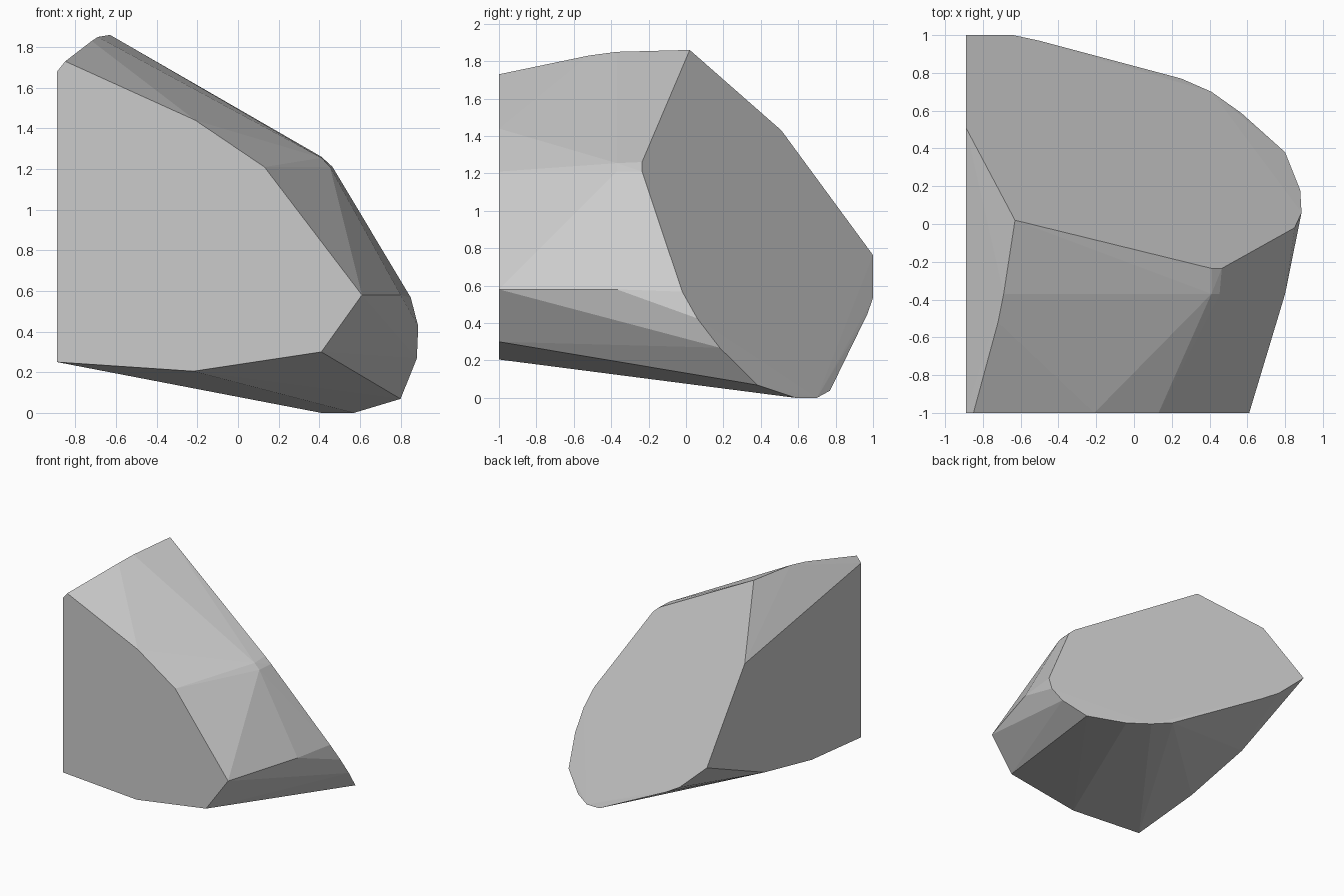
import bpy, bmesh

if "Cube" in bpy.data.objects:
    bpy.data.objects.remove(bpy.data.objects["Cube"])

# One grey stone material
stone = bpy.data.materials.new("stone grey")
stone.diffuse_color = (0.6, 0.6, 0.6, 1)
stone.use_nodes = True
stone.node_tree.nodes["Principled BSDF"].inputs["Base Color"].default_value = stone.diffuse_color

LEFT, FRONT = -0.89, -1.0


def cut_height(x, y):
    """Height of the sloping rear cut plane."""
    return max(0.0, 1.314 - 0.910 * x - 1.361 * y)


# Flat front outline (x, z)
front = [(LEFT, 1.68), (-0.85, 1.73), (-0.21, 1.44), (0.13, 1.21),
         (0.61, 0.58), (0.41, 0.30), (-0.22, 0.205), (LEFT, 0.25)]
# Sloping rear cut outline (x, y)
rear = [(-0.63, 0.02), (LEFT, 0.51), (LEFT, 1.0), (-0.64, 1.0), (-0.50, 0.97),
        (0.25, 0.77), (0.41, 0.70), (0.57, 0.586), (0.80, 0.38), (0.88, 0.18),
        (0.887, 0.06), (0.85, -0.02), (0.465, -0.235), (0.41, -0.235)]
# Lower corners of the flat left side (y, z)
left = [(-0.36, 0.31), (0.25, 0.44)]
# Corners of the upper and right facets
ridge = [(-0.72, -0.52, 1.83), (-0.69, -0.37, 1.85), (0.41, -0.37, 1.255),
         (0.453, -0.37, 1.21), (0.80, -0.37, 0.58)]

points = [(x, FRONT, z) for x, z in front]
points += [(x, y, cut_height(x, y)) for x, y in rear]
points += [(LEFT, y, z) for y, z in left]
points += ridge

# Wrap the corners into a faceted chunk and merge the flat regions
bm = bmesh.new()
for p in points:
    bm.verts.new(p)
hull = bmesh.ops.convex_hull(bm, input=bm.verts[:])
spare = {v for v in hull["geom_interior"] + hull["geom_unused"]
         if isinstance(v, bmesh.types.BMVert)}
bmesh.ops.delete(bm, geom=list(spare), context='VERTS')
bmesh.ops.dissolve_limit(bm, angle_limit=0.015, verts=bm.verts[:], edges=bm.edges[:])
bmesh.ops.recalc_face_normals(bm, faces=bm.faces[:])

mesh = bpy.data.meshes.new("rock_chunk")
bm.to_mesh(mesh)
bm.free()
mesh.materials.append(stone)
rock = bpy.data.objects.new("rock_chunk", mesh)
bpy.context.collection.objects.link(rock)
